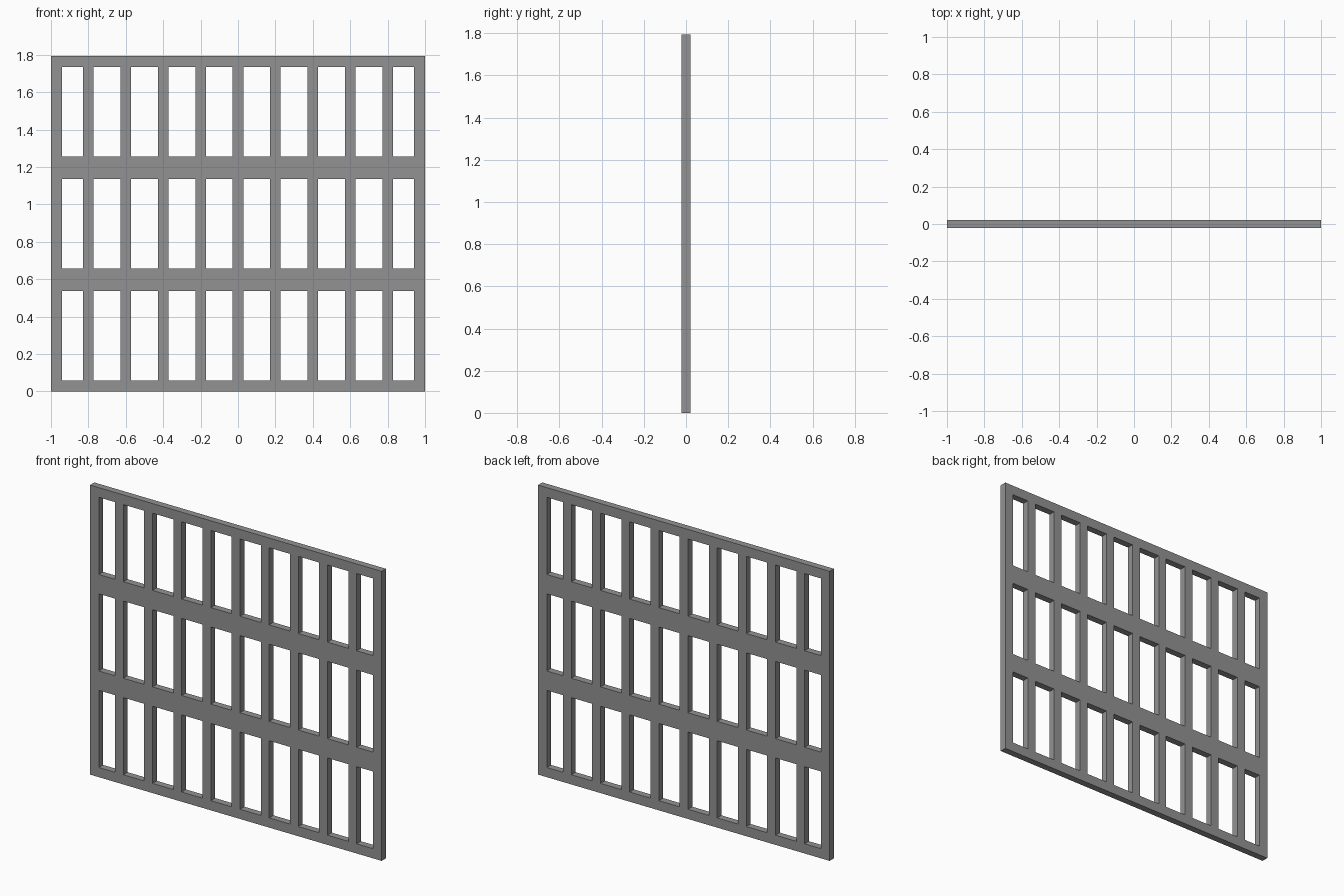
import bpy, bmesh

if "Cube" in bpy.data.objects:
    bpy.data.objects.remove(bpy.data.objects["Cube"])

HEIGHT, DEPTH, RIM, BAR, RAIL = 1.795, 0.042, 0.06, 0.057, 0.12

# Edges of the solid strips, alternating solid / opening
xs = [-1, -1 + RIM]
for i in range(1, 10):
    c = -1 + 0.2 * i
    xs += [c - BAR / 2, c + BAR / 2]
xs += [1 - RIM, 1]
zs = [0, RIM]
for i in (1, 2):
    c = HEIGHT * i / 3
    zs += [c - RAIL / 2, c + RAIL / 2]
zs += [HEIGHT - RIM, HEIGHT]

# Front sheet with openings left out
bm = bmesh.new()
v = [[bm.verts.new((x, -DEPTH / 2, z)) for z in zs] for x in xs]
for i in range(len(xs) - 1):
    for j in range(len(zs) - 1):
        if i % 2 == 0 or j % 2 == 0:
            bm.faces.new((v[i][j], v[i + 1][j], v[i + 1][j + 1], v[i][j + 1]))

# Thicken backwards into one flush lattice
ext = bmesh.ops.extrude_face_region(bm, geom=bm.faces[:], use_keep_orig=True)
for e in ext["geom"]:
    if isinstance(e, bmesh.types.BMVert):
        e.co.y = DEPTH / 2
bmesh.ops.recalc_face_normals(bm, faces=bm.faces[:])

mesh = bpy.data.meshes.new("lattice_panel")
bm.to_mesh(mesh)
bm.free()
mat = bpy.data.materials.new("mid grey")
mat.diffuse_color = (0.29, 0.29, 0.29, 1)
mat.use_nodes = True
mat.node_tree.nodes["Principled BSDF"].inputs["Base Color"].default_value = mat.diffuse_color
mesh.materials.append(mat)
bpy.context.collection.objects.link(bpy.data.objects.new("lattice_panel", mesh))
